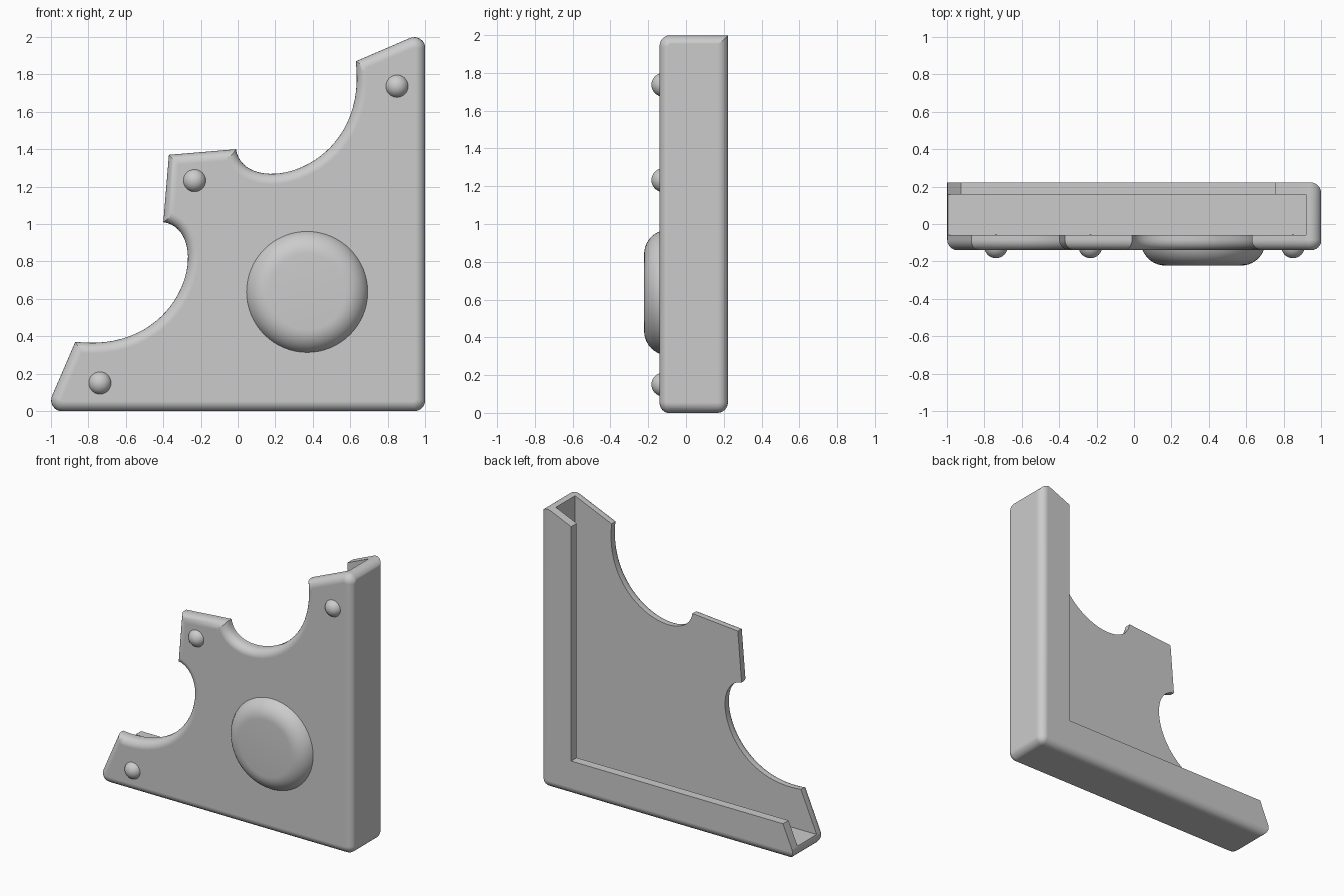
import bpy, bmesh, math
from mathutils import Vector
from mathutils.geometry import interpolate_bezier

cube = bpy.data.objects.get("Cube")
if cube:
    bpy.data.objects.remove(cube)

FRONT, BACK = -0.14, 0.222

grey = bpy.data.materials.new("plain grey")
grey.use_nodes = True
COLOUR = (0.6, 0.6, 0.6, 1)
grey.diffuse_color = COLOUR
grey.node_tree.nodes["Principled BSDF"].inputs["Base Color"].default_value = COLOUR


def finish(name, bm):
    bmesh.ops.recalc_face_normals(bm, faces=bm.faces)
    mesh = bpy.data.meshes.new(name)
    bm.to_mesh(mesh)
    bm.free()
    mesh.materials.append(grey)
    obj = bpy.data.objects.new(name, mesh)
    bpy.context.collection.objects.link(obj)
    return obj


def select(obj):
    bpy.ops.object.select_all(action='DESELECT')
    obj.select_set(True)
    bpy.context.view_layer.objects.active = obj


def smooth(obj):
    select(obj)
    bpy.ops.object.shade_smooth_by_angle(angle=math.radians(30))


def prism(points, y0, y1):
    """Extrude an (x, z) outline from y0 to y1."""
    bm = bmesh.new()
    face = bm.faces.new([bm.verts.new((x, y0, z)) for x, z in points])
    out = bmesh.ops.extrude_face_region(bm, geom=[face])
    verts = [v for v in out["geom"] if isinstance(v, bmesh.types.BMVert)]
    bmesh.ops.translate(bm, verts=verts, vec=(0, y1 - y0, 0))
    # The extruded region may drop its starting cap, so close it if needed
    bmesh.ops.holes_fill(bm, edges=bm.edges)
    bmesh.ops.recalc_face_normals(bm, faces=bm.faces)
    return bm


def rect(x0, x1, z0, z1):
    return [(x0, z0), (x1, z0), (x1, z1), (x0, z1)]


def bevel(bm, rule, size):
    edges = [e for e in bm.edges if rule(*[v.co for v in e.verts])]
    bmesh.ops.bevel(bm, geom=edges, offset=size, segments=6, profile=0.5,
                    affect='EDGES', clamp_overlap=False)


def fillet(prev, corner, nxt, radius=0.06, steps=8):
    """Round one corner of an outline."""
    p, c, n = Vector(prev), Vector(corner), Vector(nxt)
    a, b = (p - c).normalized(), (n - c).normalized()
    half = a.angle(b) / 2
    centre = c + (a + b).normalized() * radius / math.sin(half)
    start = (c + a * radius / math.tan(half) - centre).normalized()
    end = (c + b * radius / math.tan(half) - centre).normalized()
    return [tuple(centre + start.slerp(end, i / steps).normalized() * radius)
            for i in range(steps + 1)]


def mirrored(points):
    """Reflect an outline across the diagonal of the corner."""
    return [(1 - z, 1 - x) for x, z in reversed(points)]


# Outline: slanted tip, scooped edge and blunt middle point, then the mirror half
tip, heel = (1.002, 2.03), (1.002, -0.002)
far_tip = mirrored([tip])[0]
scoop = [(v.x, v.y) for v in interpolate_bezier(
    Vector((0.63, 1.87, 0)), Vector((0.70, 1.27, 0)),
    Vector((0.03, 1.13, 0)), Vector((-0.01, 1.40, 0)), 33)]
half = fillet(heel, tip, scoop[0]) + scoop
outline = half + [(-0.37, 1.37)] + mirrored(half) + fillet(far_tip, heel, tip)

# Body with a rounded front rim
bm = prism(outline, FRONT, 0.4)
bevel(bm, lambda a, b: a.y < FRONT + 0.001 and b.y < FRONT + 0.001, 0.055)
body = finish("corner_guard_body", bm)

# Helper that trims the back and rounds its two outer edges
bm = prism(rect(-1.5, 1, 0, 2.5), -0.5, BACK)


def outer_edge(a, b):
    on_side = a.x > 0.99 and b.x > 0.99
    on_base = a.z < 0.01 and b.z < 0.01
    at_back = a.y > 0.2 and b.y > 0.2
    return (on_side and on_base) or (at_back and (on_side or on_base))


bevel(bm, outer_edge, 0.055)
trim = finish("back_trim_helper", bm)

# Helpers that hollow the slot between front plate and back lip, and open the back
slot = finish("slot_helper", prism(rect(-1.6, 0.92, 0.08, 2.6), -0.058, 0.159))
opening = finish("back_opening_helper", prism(rect(-1.7, 0.755, 0.245, 2.7), 0.0, 0.6))

select(body)
for helper, mode in ((trim, 'INTERSECT'), (slot, 'DIFFERENCE'), (opening, 'DIFFERENCE')):
    mod = body.modifiers.new(helper.name, 'BOOLEAN')
    mod.operation, mod.solver, mod.object = mode, 'EXACT', helper
    bpy.ops.object.modifier_apply(modifier=mod.name)
    bpy.data.objects.remove(helper)
smooth(body)
flat = body.modifiers.new("flat_faces", 'WEIGHTED_NORMAL')
flat.keep_sharp, flat.weight = True, 100

# Large round button with a soft rim, turned about the front-back axis
bm = bmesh.new()
ring = [(0.203 + 0.13 * math.cos(a), -0.092 - 0.13 * math.sin(a))
        for a in (math.pi / 2 * i / 10 for i in range(11))]
profile = [(0, -0.092)] + ring + [(0, -0.222)]
verts = [bm.verts.new((0.37 + r, y, 0.637)) for r, y in profile]
edges = [bm.edges.new(pair) for pair in zip(verts, verts[1:])]
bmesh.ops.spin(bm, geom=verts + edges, cent=(0.37, 0, 0.637), axis=(0, 1, 0),
               angle=math.tau, steps=64, use_duplicate=False)
bmesh.ops.remove_doubles(bm, verts=bm.verts, dist=0.0005)
smooth(finish("round_button", bm))

# Three small domed studs
for name, x, z in (("upper_stud", 0.85, 1.737), ("middle_stud", -0.233, 1.232),
                   ("lower_stud", -0.738, 0.15)):
    bm = bmesh.new()
    bmesh.ops.create_uvsphere(bm, u_segments=32, v_segments=16, radius=0.063)
    bmesh.ops.translate(bm, verts=bm.verts, vec=(x, -0.12, z))
    smooth(finish(name, bm))
